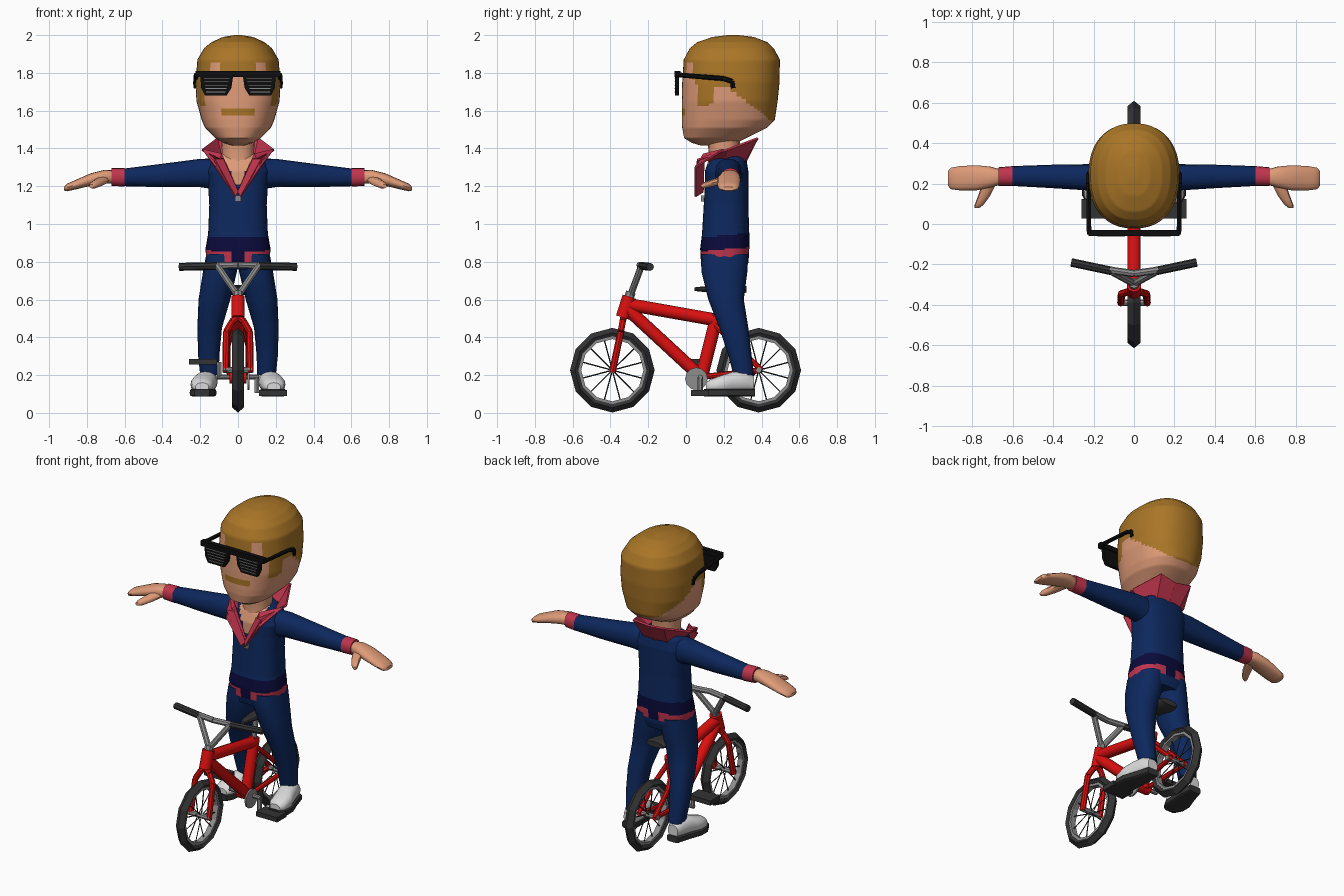
import bpy, bmesh, math
from mathutils import Vector, Matrix

if "Cube" in bpy.data.objects:
    bpy.data.objects.remove(bpy.data.objects["Cube"])

COLORS = {
    "skin": (0.74, 0.33, 0.19), "hair": (0.40, 0.18, 0.02), "navy": (0.004, 0.021, 0.112),
    "dark_navy": (0.003, 0.003, 0.045), "pink": (0.53, 0.035, 0.075), "red": (0.72, 0.005, 0.005),
    "dark_gray": (0.033, 0.033, 0.033), "metal_gray": (0.27, 0.27, 0.27),
    "white": (0.7, 0.7, 0.7), "black": (0.004, 0.004, 0.004)}
MATS = {}
for key, c in COLORS.items():
    MATS[key] = bpy.data.materials.new(key)
    MATS[key].diffuse_color = (*c, 1)


def finish(bm, name, mats, mirror=False, angle=40, rule=None, thick=0):
    bmesh.ops.recalc_face_normals(bm, faces=bm.faces[:])
    mats = mats.split()
    if rule:
        for f in bm.faces:
            f.material_index = mats.index(rule(*f.calc_center_median()))
    me = bpy.data.meshes.new(name)
    bm.to_mesh(me)
    bm.free()
    for m in mats:
        me.materials.append(MATS[m])
    if angle:
        me.shade_smooth()
        me.set_sharp_from_angle(angle=math.radians(angle))
    ob = bpy.data.objects.new(name, me)
    bpy.context.collection.objects.link(ob)
    if thick:
        mod = ob.modifiers.new("thickness", 'SOLIDIFY')
        mod.thickness, mod.offset = thick, 0
    if mirror:
        ob.modifiers.new("mirror", 'MIRROR').use_mirror_merge = False
    return ob


def loft(name, rows, mats, axis='z', n=16, sub=2, power=2.3, **kw):
    """Rows are (position, centre a, centre b, radius a, radius b)."""
    fine = [[p + (q - p) * k / sub for p, q in zip(r0, r1)]
            for r0, r1 in zip(rows, rows[1:]) for k in range(sub)] + [list(rows[-1])]
    bm = bmesh.new()
    rings = []
    for t, a, b, ra, rb in fine:
        ring = []
        for i in range(n):
            w = 2 * math.pi * i / n
            u = a + ra * math.copysign(abs(math.cos(w)) ** (2 / power), math.cos(w))
            v = b + rb * math.copysign(abs(math.sin(w)) ** (2 / power), math.sin(w))
            ring.append(bm.verts.new({'z': (u, v, t), 'x': (t, u, v), 'y': (u, t, v)}[axis]))
        rings.append(ring)
    for r0, r1 in zip(rings, rings[1:]):
        for i in range(n):
            j = (i + 1) % n
            bm.faces.new((r0[i], r0[j], r1[j], r1[i]))
    bm.faces.new(rings[0])
    bm.faces.new(rings[-1])
    return finish(bm, name, mats, **kw)


def rods(name, paths, r, mat, n=8, **kw):
    bm = bmesh.new()
    for path in paths:
        for p, q in zip(path, path[1:]):
            p, q = Vector(p), Vector(q)
            m = Matrix.Translation((p + q) / 2) @ (q - p).to_track_quat('Z', 'Y').to_matrix().to_4x4()
            bmesh.ops.create_cone(bm, cap_ends=True, segments=n, radius1=r, radius2=r,
                                  depth=(q - p).length, matrix=m)
    return finish(bm, name, mat, **kw)


def boxes(name, items, mat, **kw):
    bm = bmesh.new()
    for c, s in items:
        bmesh.ops.create_cube(bm, size=1, matrix=Matrix.Translation(c) @ Matrix.Diagonal((*s, 1)))
    return finish(bm, name, mat, angle=0, **kw)


def plate(name, verts, faces, mat, **kw):
    bm = bmesh.new()
    vs = [bm.verts.new(v) for v in verts]
    for f in faces:
        bm.faces.new([vs[i] for i in f])
    return finish(bm, name, mat, angle=0, **kw)


def lathe(name, profile, y, z, mat, n=12):
    """Closed (x, radius) profile turned around the wheel axle."""
    bm = bmesh.new()
    rings = [[bm.verts.new((x, y + r * math.cos(2 * math.pi * i / n), z + r * math.sin(2 * math.pi * i / n)))
              for x, r in profile] for i in range(n)]
    k = len(profile)
    for i in range(n):
        a, b = rings[i], rings[(i + 1) % n]
        for j in range(k):
            bm.faces.new((a[j], a[(j + 1) % k], b[(j + 1) % k], b[j]))
    return finish(bm, name, mat, angle=0)


# Head with hair, sideburns and moustache
def head_rule(x, y, z):
    if y < 0.1 and abs(x) < 0.085 and 1.573 < z < 1.612:
        return "hair"
    if y < 0.04:
        line = 1.86 if 0.09 < abs(x) < 0.16 else 1.8
    elif y < 0.06:
        line = 1.74
    elif y < 0.15:
        line = 1.63 + max(0, y - 0.12)
    else:
        line = 1.73 - max(0, y - 0.22) * 0.8
    return "hair" if z > line else "skin"


head = [(1.415, .03, .08, .22), (1.43, .08, .03, .27), (1.455, .12, -.01, .32), (1.51, .175, -.02, .43),
        (1.55, .192, -.022, .47), (1.65, .22, -.022, .485), (1.75, .225, -.02, .495), (1.87, .215, -.012, .497),
        (1.93, .18, .02, .465), (1.963, .14, .06, .43), (1.99, .08, .14, .36), (2.0, .02, .22, .28)]
loft("head", [(z, 0, (f + b) / 2, w, (b - f) / 2) for z, w, f, b in head], "skin hair",
     n=64, sub=8, rule=head_rule)
loft("neck", [(1.28, 0, .2, .09, .085), (1.38, 0, .2, .085, .08), (1.47, 0, .2, .09, .09)], "skin")


# Torso with open chest, dark waistband and belt
def torso_rule(x, y, z):
    level = z - 0.08 * (y - 0.2)
    if z > 1.17 and y < 0.2 and abs(x) < (z - 1.17) * 0.45:
        return "skin"
    if 0.81 < level < 0.865:
        return "dark_navy" if abs(x) < 0.035 else "pink"
    return "dark_navy" if 0.865 <= level < 0.94 else "navy"


loft("torso", [(.76, 0, .205, .155, .115), (.8, 0, .205, .168, .126), (.87, 0, .205, .172, .13),
               (.95, 0, .21, .158, .125), (1.1, 0, .212, .152, .118), (1.2, 0, .215, .158, .115),
               (1.28, 0, .215, .17, .115), (1.34, 0, .22, .145, .1), (1.38, 0, .225, .08, .075)],
     "navy dark_navy pink skin", n=48, sub=9, power=2.6, rule=torso_rule)
boxes("zip_pull", [((0, .09, 1.135), (.03, .02, .03))], "metal_gray")

# Flared collar and lapels
plate("collar", [(0, .37, 1.44), (.11, .38, 1.455), (.19, .22, 1.395), (.125, .06, 1.34), (.015, .05, 1.145),
                 (0, .31, 1.32), (.08, .30, 1.32), (.11, .2, 1.33), (.08, .075, 1.34), (0, .075, 1.17)],
      [(0, 1, 6, 5), (1, 2, 7, 6), (2, 3, 8, 7), (3, 4, 9, 8)], "pink", mirror=True, thick=.012)
plate("lapel", [(.19, .2, 1.395), (.12, .05, 1.30), (.015, .05, 1.145), (0, .09, 1.17), (.085, .095, 1.37)],
      [(0, 1, 4), (1, 2, 3, 4)], "pink", mirror=True, thick=.01)

# Arms, cuffs and hands
loft("sleeve", [(.08, .22, 1.262, .08, .085), (.2, .23, 1.27, .066, .075), (.4, .235, 1.257, .058, .062),
                (.6, .237, 1.247, .049, .047)], "navy", axis='x', mirror=True)
loft("cuff", [(.6, .237, 1.247, .049, .049), (.67, .234, 1.249, .046, .047)], "pink", axis='x', mirror=True)
loft("hand", [(.66, .232, 1.249, .038, .036), (.71, .232, 1.25, .052, .036), (.78, .228, 1.235, .062, .033),
              (.86, .226, 1.208, .06, .025), (.905, .225, 1.193, .053, .02), (.92, .225, 1.187, .035, .01)],
     "skin", axis='x', mirror=True)
loft("thumb", [(.21, .71, 1.235, .035, .022), (.14, .74, 1.218, .03, .02), (.095, .765, 1.205, .022, .017),
               (.08, .775, 1.2, .012, .01)], "skin", axis='y', n=10, mirror=True)

# Legs and shoes
loft("leg", [(.84, .085, .205, .083, .125), (.75, .095, .203, .09, .122), (.6, .125, .212, .084, .094),
             (.45, .15, .253, .065, .077), (.3, .155, .287, .056, .061), (.2, .15, .305, .05, .054)],
     "navy", mirror=True)
loft("shoe", [(.105, .19, .135, .035, .025), (.13, .19, .142, .055, .037), (.19, .186, .15, .065, .05),
              (.25, .172, .163, .06, .056), (.32, .16, .167, .052, .055), (.36, .158, .155, .035, .038)],
     "white", axis='y', mirror=True)
loft("shoe_sole", [(.095, .19, .107, .04, .02), (.14, .19, .107, .066, .021), (.2, .188, .107, .068, .021),
                   (.28, .17, .107, .056, .021), (.365, .16, .107, .04, .021)],
     "dark_gray", axis='y', power=5, mirror=True)

# Shutter glasses
boxes("glasses_brow", [((0, -.045, 1.793), (.45, .03, .032))], "black")
plate("glasses_lens", [(.025, -.047, 1.79), (.2, -.047, 1.79), (.195, -.047, 1.72), (.175, -.047, 1.68),
                       (.06, -.047, 1.68), (.035, -.047, 1.72)], [range(6)], "black", mirror=True, thick=.02)
boxes("glasses_slats", [((.113 + .001 * i, -.059, 1.771 - .018 * i), (.135 - .008 * i, .004, .004))
                        for i in range(5)], "metal_gray", mirror=True)
rods("glasses_temple", [[(.222, -.05, 1.79), (.225, .2, 1.77), (.225, .245, 1.755), (.223, .25, 1.72)]],
     .013, "black", n=6, mirror=True)

# Wheels
AXLE_Z = .226
for label, y in (("front", -.39), ("rear", .385)):
    lathe(label + "_tyre", [(-.02, .18), (-.031, .198), (0, .224), (.031, .198), (.02, .18)], y, AXLE_Z, "dark_gray")
    lathe(label + "_rim", [(-.018, .165), (-.018, .183), (.018, .183), (.018, .165)], y, AXLE_Z, "metal_gray")
    rods(label + "_hub", [[(-.075, y, AXLE_Z), (.075, y, AXLE_Z)]], .016, "metal_gray")
    rods(label + "_spokes", [[(.012 * (-1) ** i, y, AXLE_Z),
                              (0, y + .17 * math.cos(i * math.pi / 6 + .26), AXLE_Z + .17 * math.sin(i * math.pi / 6 + .26))]
                             for i in range(12)], .0035, "dark_gray", n=4)

# Frame, fork and stays
rods("head_tube", [[(0, -.335, .505), (0, -.3, .615)]], .037, "red", n=10)
rods("main_frame", [[(0, -.31, .575), (0, .17, .49)], [(0, -.31, .55), (0, .08, .19)],
                    [(0, .165, .52), (0, .08, .18)]], .034, "red", n=10)
rods("bottom_bracket", [[(-.045, .075, .19), (.045, .075, .19)]], .035, "red", n=10)
rods("fork", [[(0, -.33, .51), (.03, -.335, .485), (.062, -.345, .43), (.065, -.39, .215)]], .018, "red", mirror=True)
rods("rear_stays", [[(.02, .15, .47), (.055, .27, .35), (.055, .4, .226)], [(.03, .08, .19), (.055, .4, .226)]],
     .015, "red", mirror=True)

# Handlebar
rods("stem", [[(0, -.305, .6), (0, -.292, .64)]], .026, "metal_gray")
rods("handlebar", [[(0, -.295, .62), (.11, -.235, .78)], [(0, -.245, .782), (.12, -.228, .78)]],
     .018, "metal_gray", mirror=True)
rods("grip", [[(.11, -.232, .778), (.31, -.19, .773)]], .021, "dark_gray", mirror=True)

# Saddle
rods("seat_post", [[(0, .16, .5), (0, .185, .65)]], .017, "metal_gray")
loft("saddle", [(.045, 0, .655, .015, .01), (.08, 0, .655, .024, .014), (.2, 0, .65, .045, .022),
                (.27, 0, .65, .085, .028), (.32, 0, .655, .06, .018)], "dark_gray", axis='y', n=10)

# Cranks, chainring and pedals
rods("crank_axle", [[(-.11, .075, .19), (.11, .075, .19)]], .013, "metal_gray")
rods("chainring", [[(.05, .055, .18), (.06, .055, .18)]], .06, "metal_gray", n=12)
for label, s, z in (("right", 1, .105), ("left", -1, .27)):
    rods(label + "_crank", [[(s * .1, .075, .19), (s * .1, .075, z)]], .014, "metal_gray", n=6)
    boxes(label + "_pedal", [((s * .185, .075, z), (.15, .095, .03))], "dark_gray")

for m in bpy.data.materials:
    if m.users and not m.is_grease_pencil:
        m.use_nodes = True
        m.node_tree.nodes["Principled BSDF"].inputs["Base Color"].default_value = m.diffuse_color
